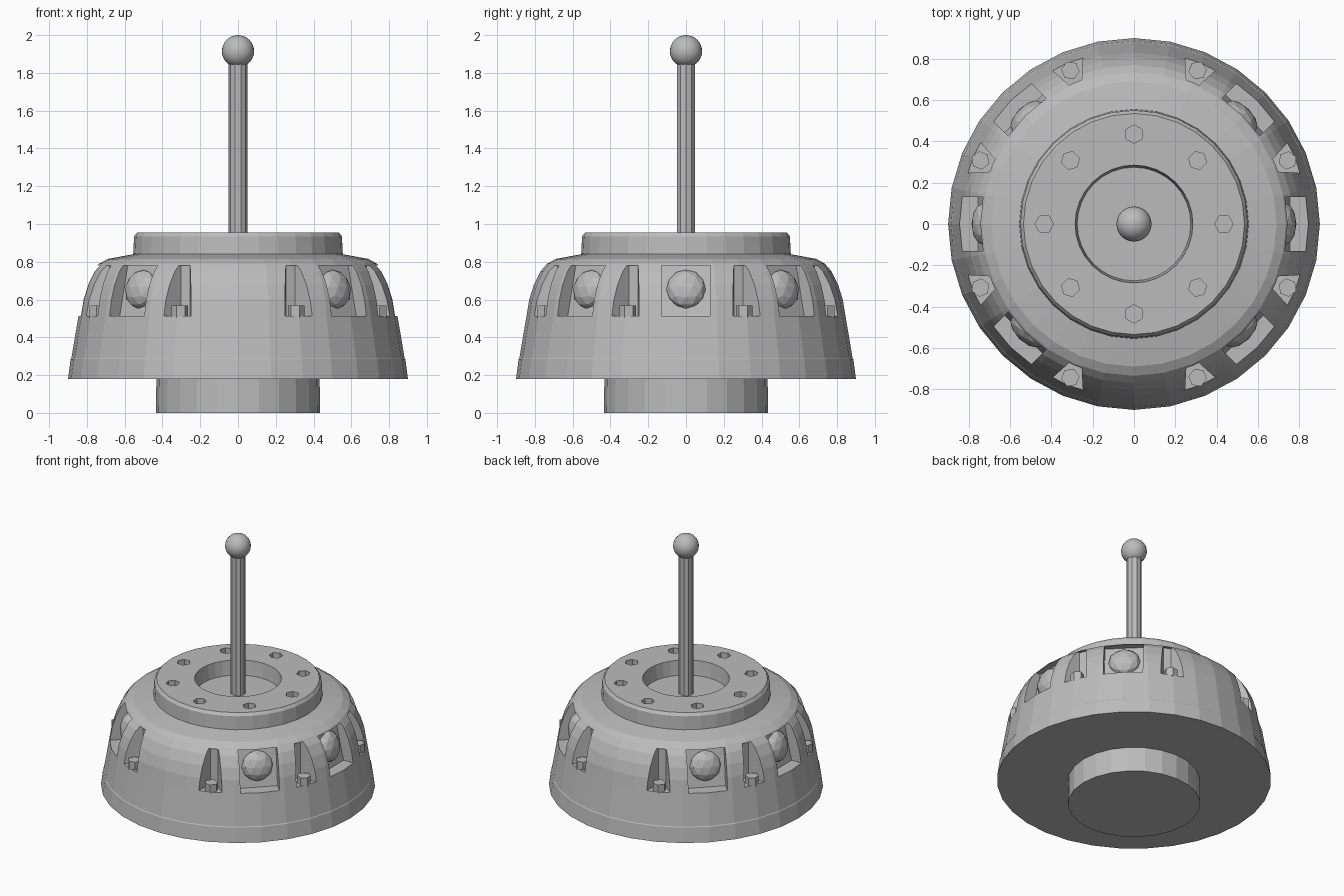
import bpy, bmesh, math
from mathutils import Matrix, Vector

if "Cube" in bpy.data.objects:
    bpy.data.objects.remove(bpy.data.objects["Cube"])

grey = bpy.data.materials.new("plain_grey")
grey.diffuse_color = (0.5, 0.5, 0.5, 1)
grey.use_nodes = True
grey.node_tree.nodes["Principled BSDF"].inputs["Base Color"].default_value = grey.diffuse_color


def finish(bm, name):
    bmesh.ops.recalc_face_normals(bm, faces=bm.faces)
    me = bpy.data.meshes.new(name)
    bm.to_mesh(me)
    bm.free()
    ob = bpy.data.objects.new(name, me)
    bpy.context.collection.objects.link(ob)
    me.materials.append(grey)
    return ob


def stack(bm, rings):
    """Skin a list of vertex loops and cap both ends."""
    loops = [[bm.verts.new(p) for p in ring] for ring in rings]
    n = len(loops[0])
    for a, b in zip(loops, loops[1:]):
        for i in range(n):
            j = (i + 1) % n
            bm.faces.new((a[i], a[j], b[j], b[i]))
    bm.faces.new(loops[0])
    bm.faces.new(loops[-1])


def ring(r, z, n, cx=0, cy=0, a0=0):
    return [Vector((cx + r * math.cos(a0 + 2 * math.pi * i / n),
                    cy + r * math.sin(a0 + 2 * math.pi * i / n), z)) for i in range(n)]


def lathe(name, profile, n):
    bm = bmesh.new()
    stack(bm, [ring(r, z, n) for r, z in profile])
    return finish(bm, name)


def turned(ring_pts, deg):
    m = Matrix.Rotation(math.radians(deg), 3, 'Z')
    return [m @ Vector(p) for p in ring_pts]


LAMPS = [0, 45, 135, 180, 225, 315]
NOTCHES = [22.5 + 45 * k for k in range(8)]

# Body shell: skirt, rounded shoulder, collar and shallow central well
body = lathe("body_shell", [
    (0.90, 0.18), (0.886, 0.285), (0.882, 0.29), (0.845, 0.51), (0.83, 0.60),
    (0.805, 0.68), (0.77, 0.75), (0.735, 0.79), (0.69, 0.815), (0.555, 0.84),
    (0.55, 0.935), (0.535, 0.955), (0.285, 0.955), (0.275, 0.85)], 32)

# Cutters for lamp windows, wedge notches and bolt holes
bm = bmesh.new()
for a in LAMPS:
    w = 0.13
    low = [(0.755, -w, 0.513), (1.0, -w, 0.513), (1.0, w, 0.513), (0.755, w, 0.513)]
    top = [(0.695, -w, 0.78), (1.0, -w, 0.78), (1.0, w, 0.78), (0.695, w, 0.78)]
    stack(bm, [turned(low, a), turned(top, a)])
for a in NOTCHES:
    plan = [(0.725, -0.025), (0.85, -0.085), (1.0, -0.085),
            (1.0, 0.085), (0.85, 0.085), (0.725, 0.025)]
    stack(bm, [turned([(x, y, z) for x, y in plan], a) for z in (0.514, 0.78)])
for k in range(8):
    t = k * math.pi / 4
    stack(bm, [ring(0.045, z, 6, 0.435 * math.cos(t), 0.435 * math.sin(t), t)
               for z in (0.905, 1.05)])
cutter = finish(bm, "pocket_cutter")
cutter.hide_render = True

mod = body.modifiers.new("pockets", 'BOOLEAN')
mod.operation = 'DIFFERENCE'
mod.solver = 'EXACT'
mod.object = cutter
dg = bpy.context.evaluated_depsgraph_get()
body.data = bpy.data.meshes.new_from_object(body.evaluated_get(dg))
body.modifiers.clear()
bpy.data.objects.remove(cutter)

# Foot below the skirt
lathe("base_foot", [(0.435, 0.0), (0.432, 0.185)], 24)

# Faceted lenses set in the windows
bm = bmesh.new()
for a in LAMPS:
    m = (Matrix.Rotation(math.radians(a), 4, 'Z') @ Matrix.Translation((0.725, 0, 0.655))
         @ Matrix.Rotation(math.radians(-12), 4, 'Y') @ Matrix.Diagonal((0.06, 0.105, 0.105, 1)))
    bmesh.ops.create_icosphere(bm, subdivisions=2, radius=1, matrix=m)
finish(bm, "lamp_lenses")

# Small pegs standing in the notches
bm = bmesh.new()
for a in NOTCHES:
    stack(bm, [turned(ring(0.045, z, 6, 0.805), a) for z in (0.505, 0.568)])
finish(bm, "notch_pegs")

# Central rod and ball tip
lathe("rod", [(0.05, 0.84), (0.05, 1.87)], 10)
bm = bmesh.new()
bmesh.ops.create_uvsphere(bm, u_segments=28, v_segments=16, radius=0.085,
                          matrix=Matrix.Translation((0, 0, 1.915)))
for f in bm.faces:
    f.smooth = True
finish(bm, "ball_tip")
